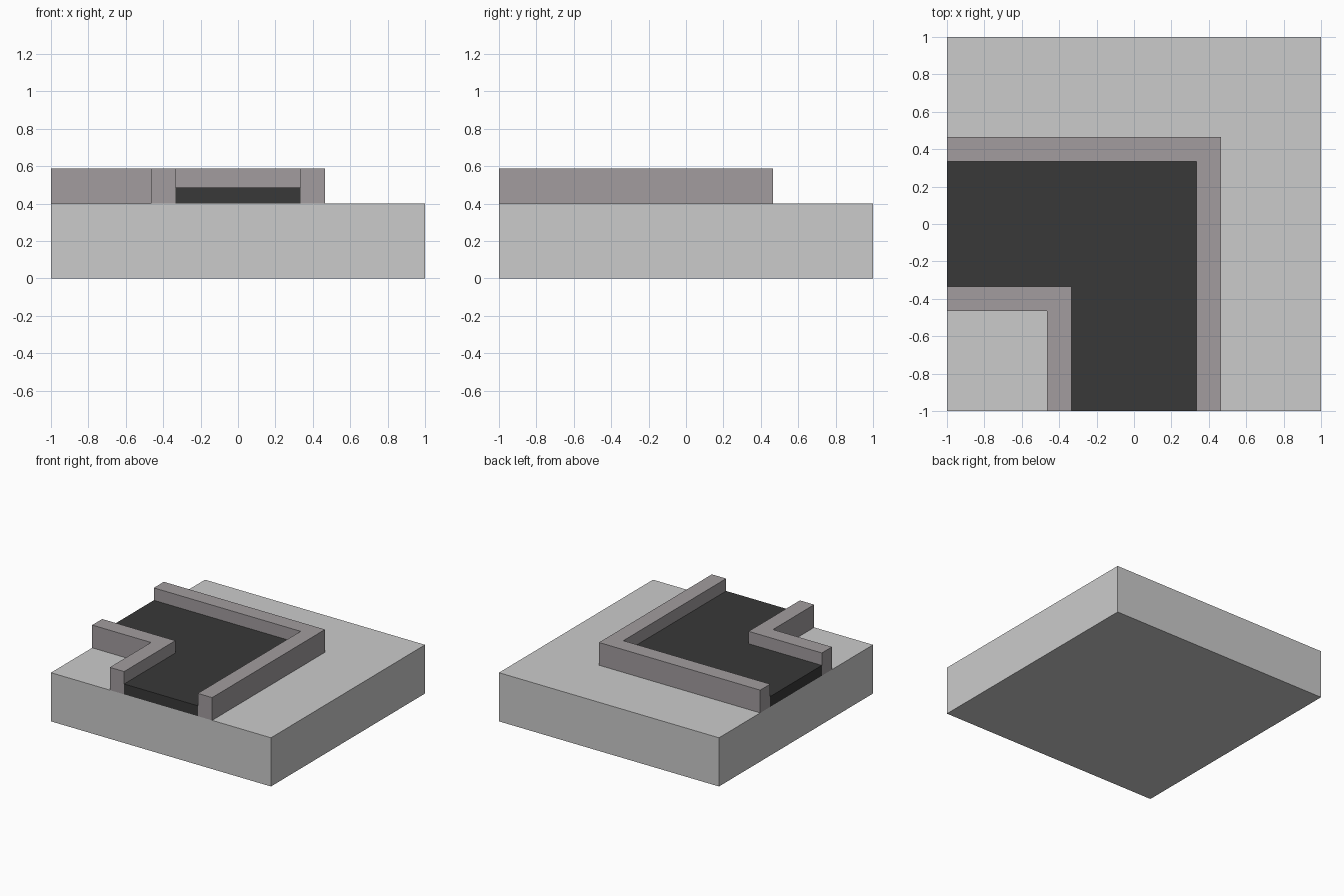
import bpy, bmesh

if "Cube" in bpy.data.objects:
    bpy.data.objects.remove(bpy.data.objects["Cube"])


def material(name, rgb):
    m = bpy.data.materials.new(name)
    m.diffuse_color = (*rgb, 1.0)
    m.use_nodes = True
    m.node_tree.nodes["Principled BSDF"].inputs["Base Color"].default_value = m.diffuse_color
    return m


def prism(name, outline, z0, z1, mat=None):
    """Extrude a counter-clockwise XY outline from z0 to z1."""
    bm = bmesh.new()
    face = bm.faces.new([bm.verts.new((x, y, z0)) for x, y in outline])
    ext = bmesh.ops.extrude_face_region(bm, geom=[face], use_keep_orig=True)
    top = [v for v in ext["geom"] if isinstance(v, bmesh.types.BMVert)]
    bmesh.ops.translate(bm, verts=top, vec=(0, 0, z1 - z0))
    bmesh.ops.recalc_face_normals(bm, faces=bm.faces)
    mesh = bpy.data.meshes.new(name)
    bm.to_mesh(mesh)
    bm.free()
    obj = bpy.data.objects.new(name, mesh)
    bpy.context.collection.objects.link(obj)
    if mat:
        mesh.materials.append(mat)
    return obj


def corner_band(lo, hi):
    """L-shaped band running from the left edge to the front edge."""
    return [(-1, lo), (lo, lo), (lo, -1), (hi, -1), (hi, hi), (-1, hi)]


GROUND, ROAD_TOP, WALL_TOP = 0.4, 0.485, 0.587
ROAD_HALF, WALL_HALF = 0.335, 0.465

stone = material("wall_stone", (0.36, 0.335, 0.345))
asphalt = material("road_dark", (0.04, 0.04, 0.04))

# Square base tile
prism("base_tile", [(-1, -1), (1, -1), (1, 1), (-1, 1)], 0, GROUND)

# Corner road surface
prism("road", corner_band(-ROAD_HALF, ROAD_HALF), GROUND, ROAD_TOP, asphalt)

# Raised walls on both sides of the road
prism("outer_wall", corner_band(ROAD_HALF, WALL_HALF), GROUND, WALL_TOP, stone)
prism("inner_wall", corner_band(-WALL_HALF, -ROAD_HALF), GROUND, WALL_TOP, stone)
